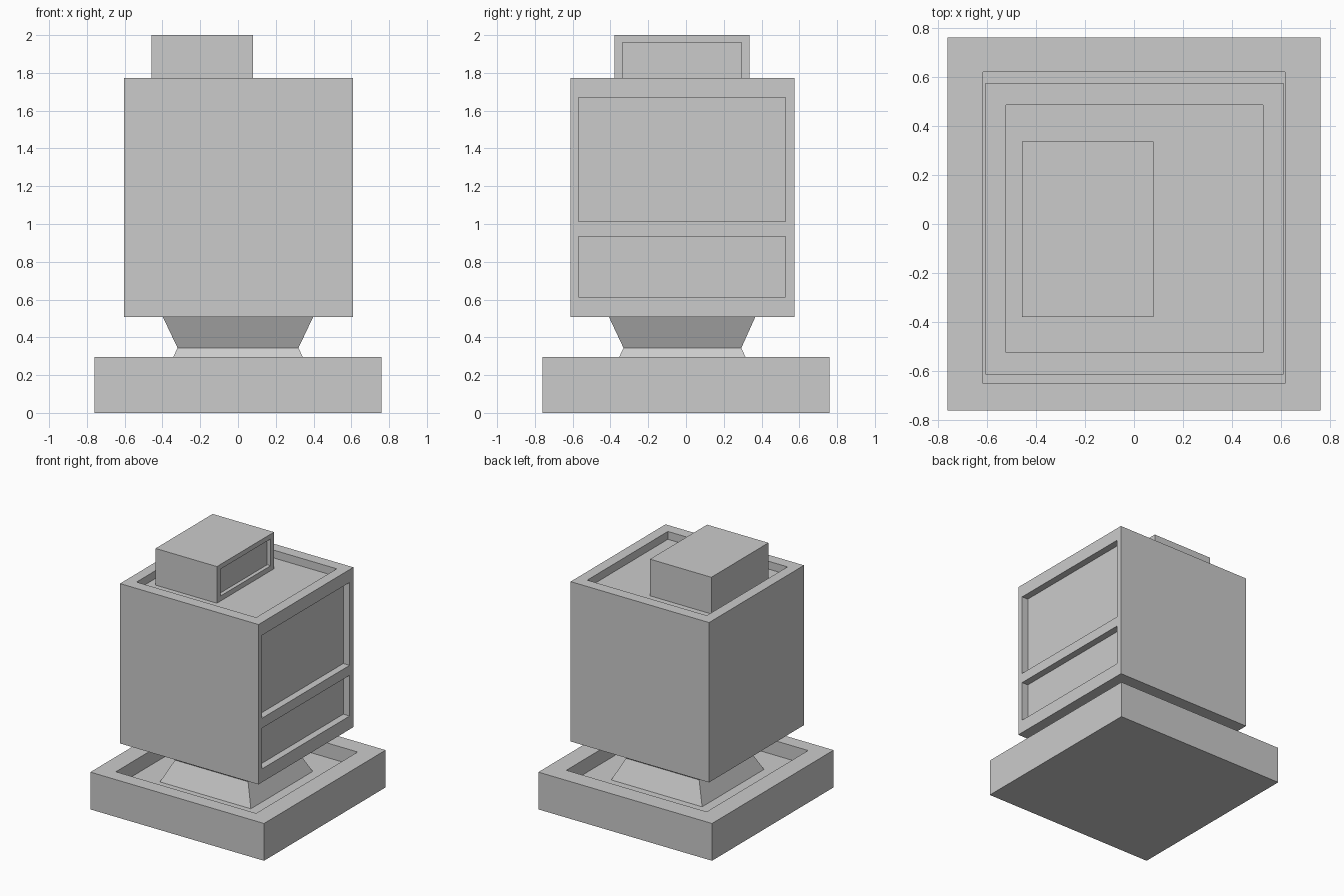
import bpy, bmesh
from mathutils import Vector

if "Cube" in bpy.data.objects:
    bpy.data.objects.remove(bpy.data.objects["Cube"])


def mesh_object(name, bm):
    bmesh.ops.recalc_face_normals(bm, faces=bm.faces)
    mesh = bpy.data.meshes.new(name)
    bm.to_mesh(mesh)
    bm.free()
    obj = bpy.data.objects.new(name, mesh)
    bpy.context.collection.objects.link(obj)
    return obj


def box(name, x, y, z):
    """Box given as (min, max) ranges along each axis."""
    bm = bmesh.new()
    bmesh.ops.create_cube(bm, size=1)
    for v in bm.verts:
        v.co = Vector(r[0] if c < 0 else r[1] for c, r in zip(v.co, (x, y, z)))
    return mesh_object(name, bm)


def recess(obj, x, y, z):
    """Cut a box-shaped pocket out of obj."""
    cutter = box("pocket_cutter", x, y, z)
    cutter.hide_render = True
    mod = obj.modifiers.new("pocket", 'BOOLEAN')
    mod.operation = 'DIFFERENCE'
    mod.solver = 'EXACT'
    mod.object = cutter
    bpy.context.view_layer.objects.active = obj
    bpy.ops.object.modifier_apply(modifier=mod.name)
    bpy.data.objects.remove(cutter)


def loft(name, sections):
    """Join rectangular sections (half width, y min, y max, z) with flat sides."""
    bm = bmesh.new()
    rings = [[bm.verts.new(p) for p in
              ((-w, a, z), (w, a, z), (w, b, z), (-w, b, z))]
             for w, a, b, z in sections]
    for lo, hi in zip(rings, rings[1:]):
        for i in range(4):
            j = (i + 1) % 4
            bm.faces.new((lo[i], lo[j], hi[j], hi[i]))
    bm.faces.new(rings[0])
    bm.faces.new(rings[-1])
    return mesh_object(name, bm)


# Square tray base with sunken floor
base = box("base_tray", (-0.76, 0.76), (-0.76, 0.76), (0, 0.295))
recess(base, (-0.614, 0.614), (-0.65, 0.619), (0.18, 0.5))

# Hourglass neck between base and body
loft("neck", [(0.398, -0.408, 0.367, 0.18),
              (0.32, -0.331, 0.293, 0.344),
              (0.398, -0.408, 0.367, 0.508)])

# Main body: sunken roof and two side panels
body = box("body", (-0.604, 0.608), (-0.612, 0.574), (0.507, 1.772))
recess(body, (-0.522, 0.525), (-0.523, 0.485), (1.71, 1.9))
for z in ((0.613, 0.935), (1.014, 1.67)):
    recess(body, (0.553, 0.8), (-0.568, 0.527), z)

# Rooftop block with a shallow side panel
cap = box("roof_block", (-0.457, 0.08), (-0.378, 0.336), (1.71, 2.0))
recess(cap, (0.05, 0.2), (-0.336, 0.294), (1.75, 1.962))
